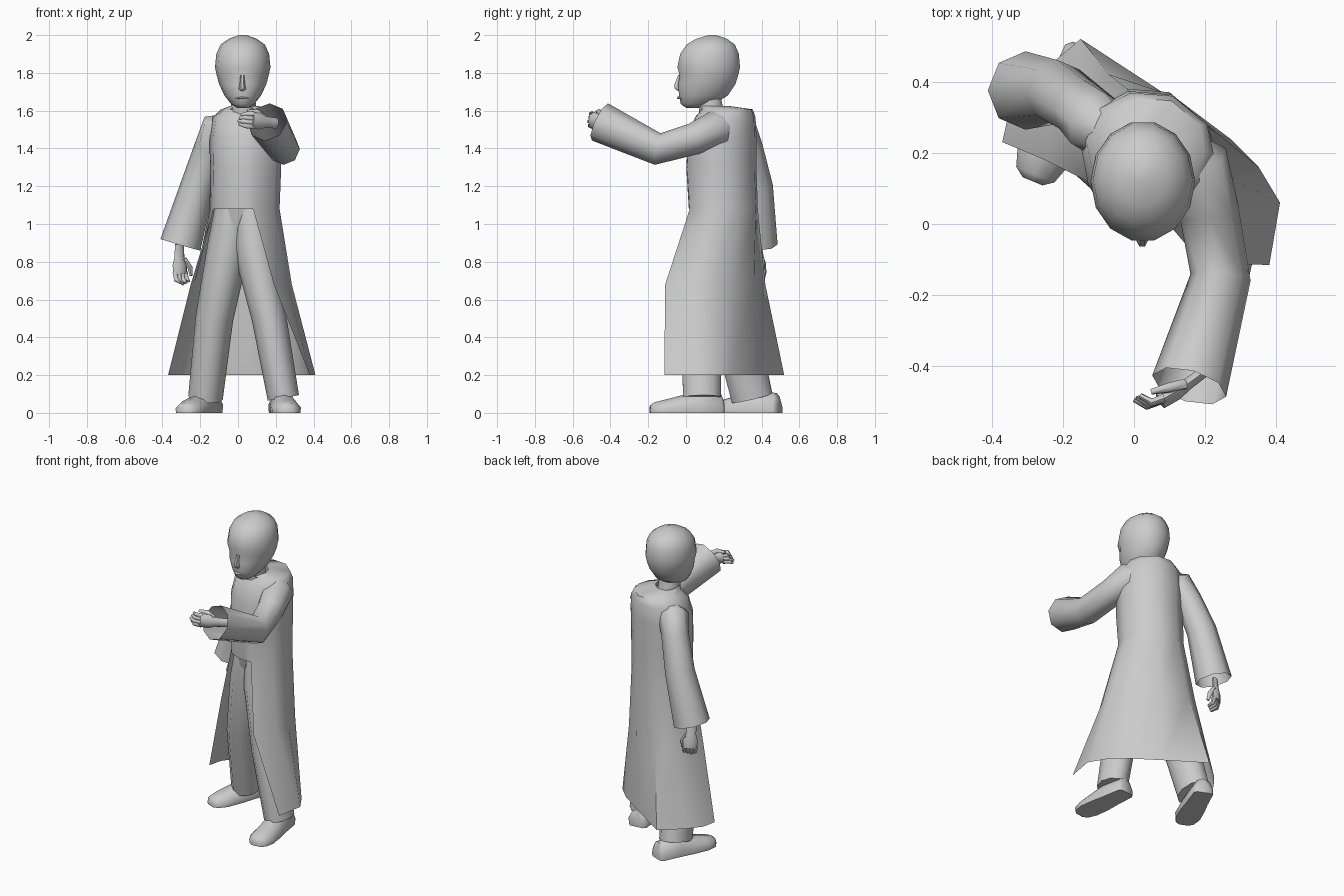
import bpy, bmesh, math
from mathutils import Vector, Matrix

old = bpy.data.objects.get("Cube")
if old:
    bpy.data.objects.remove(old)

grey = bpy.data.materials.new("plain_grey")
grey.use_nodes = True
TONE = (0.6, 0.6, 0.6, 1)
grey.diffuse_color = TONE
grey.node_tree.nodes["Principled BSDF"].inputs["Base Color"].default_value = TONE


def loft(name, rings, start=True, end=True, angle=60):
    """Skin point rings into one object; a shorter ring leaves the band open."""
    bm = bmesh.new()
    rows = [[bm.verts.new(p) for p in r] for r in rings]
    full = max(len(r) for r in rows)
    for a, b in zip(rows, rows[1:]):
        n = min(len(a), len(b))
        for i in range(n if n == full else n - 1):
            j = (i + 1) % n
            bm.faces.new((a[i], a[j], b[j], b[i]))
    if start:
        bm.faces.new(rows[0][::-1])
    if end:
        bm.faces.new(rows[-1])
    bmesh.ops.recalc_face_normals(bm, faces=bm.faces)
    mesh = bpy.data.meshes.new(name)
    bm.to_mesh(mesh)
    bm.free()
    mesh.materials.append(grey)
    ob = bpy.data.objects.new(name, mesh)
    bpy.context.collection.objects.link(ob)
    bpy.ops.object.select_all(action='DESELECT')
    ob.select_set(True)
    bpy.context.view_layer.objects.active = ob
    bpy.ops.object.shade_smooth_by_angle(angle=math.radians(angle))


def oval(x, y, z, rx, ry, turn=0, n=12):
    """Flat horizontal ellipse, turned about z."""
    rot = Matrix.Rotation(math.radians(turn), 3, 'Z')
    return [Vector((x, y, z)) + rot @ Vector((rx * math.cos(t), ry * math.sin(t), 0))
            for t in (math.tau * i / n for i in range(n))]


def tube(name, path, n=8, flat=1.0, up=(0, 0, 1), **kw):
    """Tube through (x, y, z, radius) stations, square to its path."""
    pts = [Vector(p[:3]) for p in path]
    rings = []
    for i, p in enumerate(pts):
        d = (pts[min(i + 1, len(pts) - 1)] - pts[max(i - 1, 0)]).normalized()
        u = d.cross(Vector(up)).normalized()
        v = u.cross(d)
        r = path[i][3]
        rings.append([p + u * r * math.cos(t) + v * r * flat * math.sin(t)
                      for t in (math.tau * k / n for k in range(n))])
    loft(name, rings, **kw)


# Robe: skirt rings run from the left front edge round the back and stay open
waist = [(.08, .02), (.19, .08), (.22, .18), (.2, .28), (.1, .37),
         (-.02, .38), (-.11, .33), (-.15, .23), (-.13, .12)]
thigh = [(.19, -.11), (.265, .02), (.285, .12), (.24, .25), (.11, .36),
         (-.07, .42), (-.17, .37), (-.23, .28), (-.25, .18)]
hem = [(.38, -.115), (.41, .06), (.35, .16), (.27, .24), (.08, .37),
       (-.15, .52), (-.28, .41), (-.35, .32), (-.37, .23)]
front = [(-.09, .06), (-.03, .03), (.03, .015)]


def chest(x, y, z, sx, sy):
    """Closed waist outline, resized about its middle."""
    return [(x + (px - .035) * sx, y + (py - .2) * sy, z) for px, py in waist + front]


loft("robe", [[(x, y, .2) for x, y in hem], [(x, y, .68) for x, y in thigh],
              chest(.035, .2, 1.08, 1, 1), chest(.04, .19, 1.3, 1.02, 1.02),
              chest(.04, .195, 1.46, 1.03, .99), chest(.045, .21, 1.565, .97, .88),
              chest(.055, .22, 1.607, .78, .74), chest(.03, .15, 1.625, .38, .43)],
     start=False, end=False)

# Sleeves with open cuffs
tube("right_sleeve", [
    (-.02, .23, 1.54, .05), (-.11, .285, 1.505, .092), (-.15, .325, 1.4, .083),
    (-.215, .37, 1.2, .09), (-.305, .375, .89, .11)], up=(0, 1, 0), end=False)
tube("left_sleeve", [
    (.1, .24, 1.54, .05), (.17, .165, 1.505, .1), (.21, .04, 1.45, .084),
    (.243, -.15, 1.397, .085), (.155, -.455, 1.54, .108)], end=False)


def hand(side, wrist, along, across, curl):
    """Palm, four curling fingers and a thumb."""
    w = Vector(wrist)
    a, c, k = (Vector(v).normalized() for v in (along, across, curl))

    def station(da, dc, dk, r):
        return (*(w + a * da + c * dc + k * dk), r)
    tube(side + "_palm", [station(-.07, 0, 0, .028), station(0, 0, 0, .03),
                          station(.04, 0, .003, .044), station(.09, 0, .008, .042)],
         flat=.55, up=k)
    for i in range(4):
        s = (i - 1.5) * .021
        reach = .06 - .008 * abs(i - 1)
        tube(f"{side}_finger_{i + 1}", [
            station(.08, s, .008, .015), station(.085 + reach * .7, s, .02, .013),
            station(.085 + reach, s * .8, .055, .008)], n=6, up=k)
    tube(side + "_thumb", [station(.01, .025, .005, .016), station(.055, .05, .025, .015),
                           station(.1, .045, .045, .009)], n=6, up=k)


hand("right", (-.31, .39, .825), (0, .15, -1), (.85, .5, 0), (.5, -.85, 0))
hand("left", (.15, -.45, 1.54), (-.8, -.6, .1), (.1, .05, .95), (-.6, .8, 0))

# Trousers
tube("left_trouser", [(.06, .17, 1.1, .1), (.085, .15, .88, .112), (.165, .08, .5, .092),
                      (.24, .085, .08, .084)], n=10, up=(0, 1, 0), flat=1.25)
tube("right_trouser", [(-.02, .19, 1.1, .1), (-.05, .2, .88, .112), (-.125, .25, .5, .1),
                       (-.172, .35, .08, .092)], n=10, up=(0, 1, 0), flat=1.25)
loft("hips", [oval(0, .18, .9, .06, .09, -25), oval(.02, .185, 1.0, .125, .125, -25),
              oval(.025, .19, 1.1, .15, .15, -25)])


# Shoes, as stacked outlines from heel to toe
def shoe(name, heel, toe):
    h, t = Vector((*heel, 0)), Vector((*toe, 0))
    d = (t - h).normalized()
    s = Vector((-d.y, d.x, 0))
    length = (t - h).length
    rings = []
    for f, w, z in ((0, .045, .06), (.04, .062, .105), (.35, .068, .12),
                    (.55, .076, .095), (.8, .078, .07), (.95, .058, .055), (1, .03, .04)):
        rings.append([h + d * f * length + s * w * a + Vector((0, 0, z * b))
                      for a, b in ((-.95, 0), (-1, .4), (-.6, .85), (0, 1),
                                   (.6, .85), (1, .4), (.95, 0))])
    loft(name, rings)


shoe("left_shoe", (.22, .2), (.265, -.19))
shoe("right_shoe", (-.13, .495), (-.285, .12))

# Head: height, front y, back y, half width
profile = [(1.615, .0, .07, .03), (1.635, -.03, .15, .062), (1.68, -.04, .225, .097),
           (1.74, -.046, .265, .125), (1.785, -.038, .28, .137), (1.83, -.05, .29, .147),
           (1.9, -.035, .284, .14), (1.95, .0, .262, .117), (1.98, .05, .22, .075),
           (2.0, .12, .16, .02)]
loft("head", [oval(.025, (f + b) / 2, z, w, (b - f) / 2, 0, 14) for z, f, b, w in profile])
tube("neck", [(.03, .14, 1.55, .07), (.028, .12, 1.7, .062)], n=10, up=(0, 1, 0))

# Face: nose and lips
loft("nose", [oval(.023, -.033, 1.79, .01, .01, 0, 6), oval(.023, -.044, 1.735, .015, .022, 0, 6),
              oval(.023, -.04, 1.715, .02, .022, 0, 6), oval(.023, -.033, 1.705, .012, .01, 0, 6)])
tube("lips", [(-.012, -.026, 1.664, .004), (.023, -.038, 1.668, .01), (.058, -.026, 1.664, .004)],
     n=6, flat=.8)
